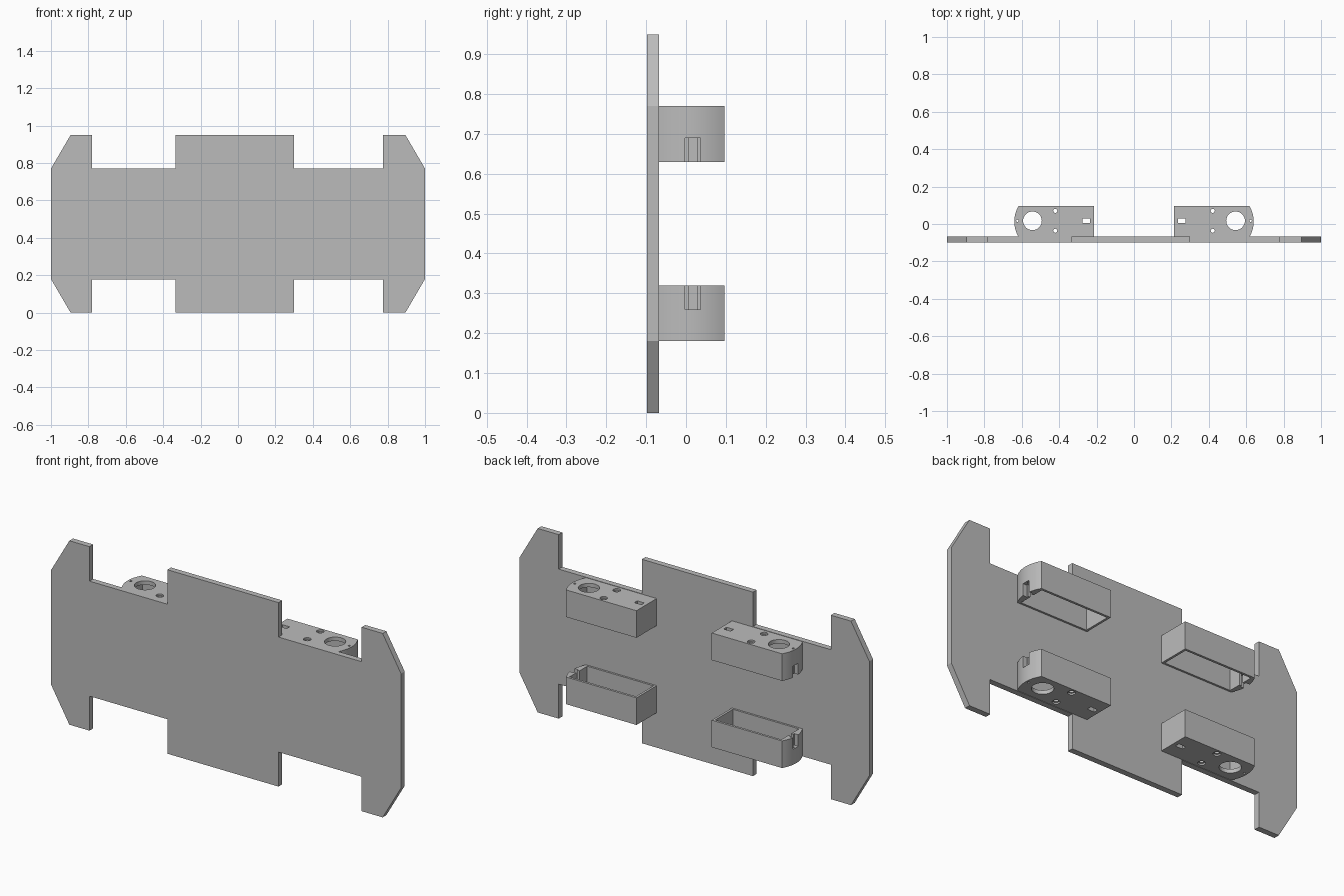
import bpy, bmesh, math
from mathutils import Vector

cube = bpy.data.objects.get("Cube")
if cube:
    bpy.data.objects.remove(cube, do_unlink=True)

grey = bpy.data.materials.new("light grey")
grey.use_nodes = True
colour = (0.5, 0.5, 0.5, 1)
grey.diffuse_color = colour
grey.node_tree.nodes["Principled BSDF"].inputs["Base Color"].default_value = colour

MID_Z = 0.475  # height of the mirror plane, used as every origin


def prism(name, outline, vector, place):
    """Extrude a 2D outline along a vector; place maps (a, b) to a 3D point."""
    bm = bmesh.new()
    face = bm.faces.new([bm.verts.new(place(a, b)) for a, b in outline])
    new = bmesh.ops.extrude_face_region(bm, geom=[face])["geom"]
    verts = [v for v in new if isinstance(v, bmesh.types.BMVert)]
    bmesh.ops.translate(bm, verts=verts, vec=Vector(vector))
    bmesh.ops.recalc_face_normals(bm, faces=bm.faces[:])
    mesh = bpy.data.meshes.new(name)
    bm.to_mesh(mesh)
    bm.free()
    mesh.materials.append(grey)
    ob = bpy.data.objects.new(name, mesh)
    ob.location.z = MID_Z
    bpy.context.collection.objects.link(ob)
    return ob


def upright(name, outline, z0, z1):
    return prism(name, outline, (0, 0, z1 - z0), lambda x, y: (x, y, z0 - MID_Z))


def rect(x0, x1, y0, y1):
    return [(x0, y0), (x1, y0), (x1, y1), (x0, y1)]


def circle(x, y, r, n=32):
    return [(x + r * math.cos(math.tau * i / n), y + r * math.sin(math.tau * i / n))
            for i in range(n)]


def apply(ob, mod):
    bpy.context.view_layer.objects.active = ob
    bpy.ops.object.modifier_apply(modifier=mod.name)


def cut(ob, outline, z0, z1):
    cutter = upright("cutter", outline, z0, z1)
    cutter.hide_render = True
    mod = ob.modifiers.new("cut", "BOOLEAN")
    mod.operation = "DIFFERENCE"
    mod.solver = "EXACT"
    mod.object = cutter
    apply(ob, mod)
    bpy.data.objects.remove(cutter, do_unlink=True)


# Flat base plate: lower half outline, then its mirror image
lower = [(-1, .18), (-.895, 0), (-.78, 0), (-.78, .178), (-.335, .178), (-.335, 0),
         (.3, 0), (.3, .178), (.775, .178), (.775, 0), (.895, 0), (1, .18)]
outline = lower + [(x, 2 * MID_Z - z) for x, z in reversed(lower)]
prism("base_plate", outline, (0, .03, 0), lambda x, z: (x, -.098, z - MID_Z))

# Housing shell with a bowed outer end
Y0, Y1, YC = -.07, .097, .017
BOTTOM, TOP = .63, .77
bow = []
for i in range(17):
    t = i / 8 - 1
    bow.append((.617 + .023 * (1 - t * t), (Y0 + Y1) / 2 + t * (Y1 - Y0) / 2))
housing = upright("motor_housings", [(.215, Y0)] + bow + [(.215, Y1)], BOTTOM, TOP)

# Open cavity and stepped cable slot in the bowed end
cut(housing, rect(.227, .605, Y0 + .012, Y1 - .012), BOTTOM - .05, TOP - .02)
cut(housing, rect(.617, .7, YC - .02, YC + .02), BOTTOM - .05, .69)
cut(housing, rect(.59, .63, YC - .011, YC + .011), BOTTOM - .05, .69)

# Shaft hole, screw holes with countersinks, and connector slot in the cap
cut(housing, circle(.543, YC, .05), .72, .8)
for y in (YC - .053, YC + .053):
    cut(housing, circle(.421, y, .011, 20), .72, .8)
    cut(housing, circle(.421, y, .018, 20), TOP - .008, .8)
cut(housing, rect(.235, .275, YC - .012, YC + .012), .72, .8)
cut(housing, circle(.624, YC, .006, 12), .68, .8)

# Repeat in all four quarters
mirror = housing.modifiers.new("quarters", "MIRROR")
mirror.use_axis = (True, False, True)
mirror.use_mirror_merge = False
apply(housing, mirror)

bpy.ops.object.select_all(action="DESELECT")
housing.select_set(True)
bpy.context.view_layer.objects.active = housing
bpy.ops.object.shade_smooth_by_angle(angle=math.radians(30))
